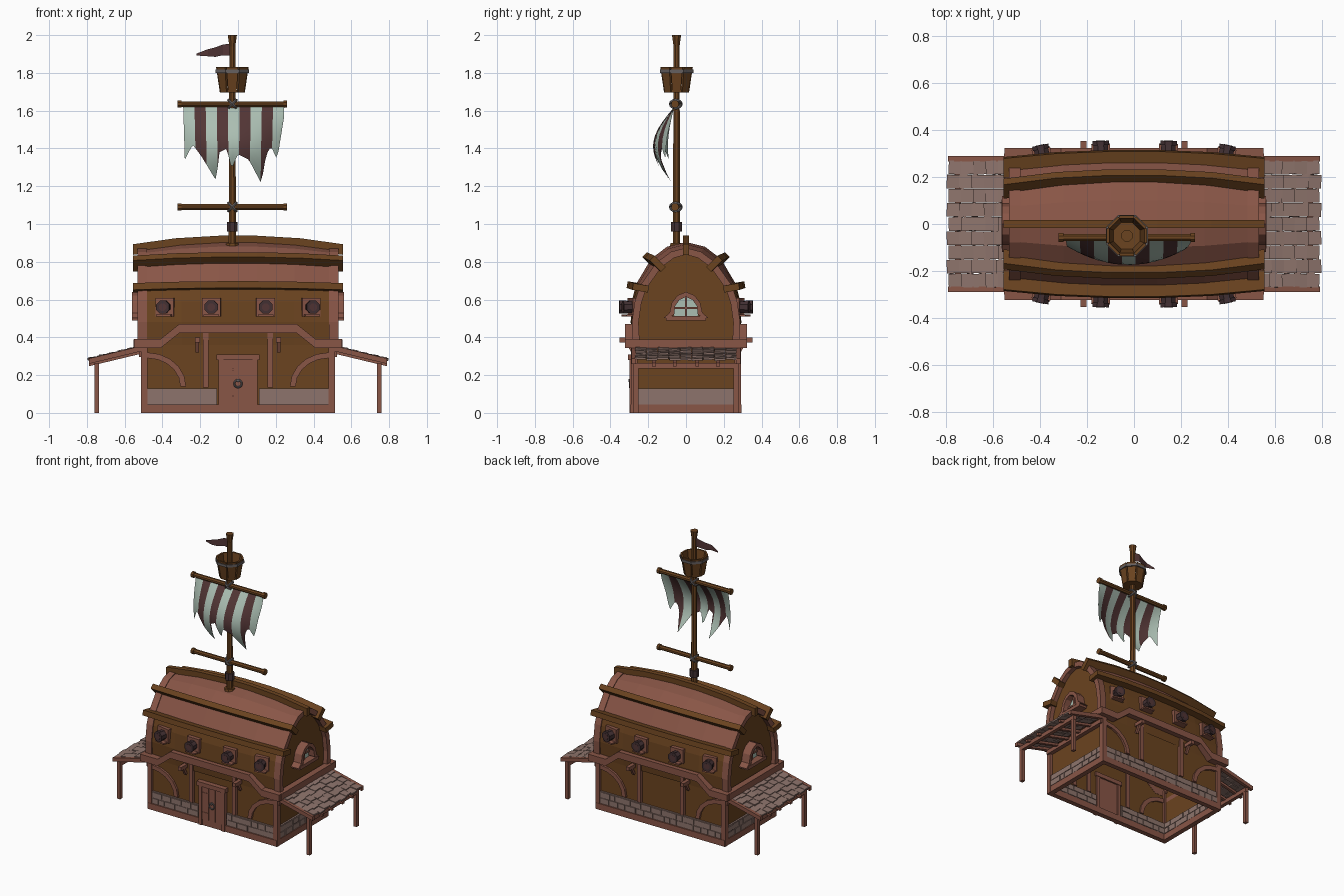
import bpy, bmesh, math, random
from mathutils import Vector as V, Euler

if "Cube" in bpy.data.objects:
    bpy.data.objects.remove(bpy.data.objects["Cube"])
random.seed(4)

def mat(name, c):
    m = bpy.data.materials.new(name)
    m.diffuse_color = (*c, 1)
    m.use_nodes = True
    m.node_tree.nodes["Principled BSDF"].inputs["Base Color"].default_value = m.diffuse_color
    return m
RED = mat("red_timber", (0.25, 0.092, 0.062))
WOOD = mat("brown_wood", (0.145, 0.056, 0.014))
STONE = mat("stone", (0.27, 0.175, 0.15))
CLOTH = mat("pale_cloth", (0.41, 0.52, 0.45))
MAROON = mat("maroon_cloth", (0.085, 0.036, 0.036))
IRON = mat("dark_iron", (0.055, 0.03, 0.033))
ROPE = mat("grey_metal", (0.13, 0.115, 0.115))

def mk(name, verts, faces, *mats, fix=True):
    me = bpy.data.meshes.new(name)
    me.from_pydata([tuple(v) for v in verts], [], faces)
    if fix:
        bm = bmesh.new(); bm.from_mesh(me)
        bmesh.ops.recalc_face_normals(bm, faces=bm.faces)
        bm.to_mesh(me); bm.free()
    for m in mats:
        me.materials.append(m)
    o = bpy.data.objects.new(name, me)
    bpy.context.collection.objects.link(o)
    return o

def sweep(name, pts, a, b, m, closed=False):
    """Rectangular beam along pts; a and b are half-extent vectors (single or one per point)."""
    n = len(pts)
    A = a if isinstance(a, list) else [a] * n
    B = b if isinstance(b, list) else [b] * n
    vs = []
    for p, u, w in zip(pts, A, B):
        p, u, w = V(p), V(u), V(w)
        vs += [p - u - w, p + u - w, p + u + w, p - u + w]
    fs = []
    for i in range(n if closed else n - 1):
        j = (i + 1) % n
        fs += [(4*i+k, 4*i+(k+1) % 4, 4*j+(k+1) % 4, 4*j+k) for k in range(4)]
    if not closed:
        fs += [(0, 1, 2, 3), tuple(4*(n-1)+k for k in range(4))]
    return mk(name, vs, fs, m)

def box(name, c, s, m, rot=(0, 0, 0)):
    e = Euler(rot).to_matrix()
    return sweep(name, [V(c) - e @ V((0, 0, s[2]/2)), V(c) + e @ V((0, 0, s[2]/2))],
                 e @ V((s[0]/2, 0, 0)), e @ V((0, s[1]/2, 0)), m)

def rod(name, p0, p1, r0, r1, m, n=8):
    p0, p1 = V(p0), V(p1)
    q = (p1 - p0).to_track_quat('Z', 'Y')
    vs = [p + q @ V((r*math.cos(t), r*math.sin(t), 0)) for p, r in ((p0, r0), (p1, r1))
          for t in [math.tau*(k+.5)/n for k in range(n)]]
    fs = [(k, (k+1) % n, n+(k+1) % n, n+k) for k in range(n)] + [tuple(range(n)), tuple(range(n, 2*n))]
    return mk(name, vs, fs, m)

def ring(name, c, R, r, m, rot=(0, 0, 0)):
    bpy.ops.mesh.primitive_torus_add(location=c, rotation=rot, major_radius=R, minor_radius=r,
                                     major_segments=12, minor_segments=6)
    o = bpy.context.object; o.name = name; o.data.materials.append(m)

# Upturned hull: loft of half profiles, bulging at the middle
END = [(.272, .36), (.278, .48), (.262, .59), (.235, .67), (.15, .79), (.075, .845), (0, .865)]
BULGE = [(.008, 0), (.015, 0), (.025, 0), (.03, .01), (.035, .025), (.025, .035), (0, .04)]
def profile(b):
    h = [(y + b*dy, z + b*dz) for (y, z), (dy, dz) in zip(END, BULGE)]
    return [(-y, z) for y, z in h] + h[-2::-1]
XS, BS = [-.51, -.3, -.1, .1, .3, .51], [0, .7, 1, 1, .7, 0]
verts = [(x, y, z) for x, b in zip(XS, BS) for y, z in profile(b)]
N = 13
faces = [(i*N+k, i*N+k+1, (i+1)*N+k+1, (i+1)*N+k) for i in range(5) for k in range(N-1)]
hull = mk("hull_roof", verts, faces, WOOD, RED)
for p in hull.data.polygons:
    p.material_index = int(p.center.z > .69)

# Ribs and keel along the hull
RX = [-.555, -.33, -.1, .1, .33, .555]
sweep("keel", [(x, 0, .865 + .045*b) for x, b in zip(RX, BS)], (0, .017, 0), (0, 0, .028), WOOD)
for s in (-1, 1):
    for nm, y0, z0, dy, dz, ang in (("upper_rib", .15, .79, .04, .018, 45), ("lower_rib", .24, .662, .03, .01, 10)):
        c, d = math.cos(math.radians(ang)), math.sin(math.radians(ang))
        sweep(nm, [(x, s*(y0+dy*b), z0+dz*b) for x, b in zip(RX, BS)],
              (0, s*c*.042, d*.042), (0, -s*d*.018, c*.018), WOOD)

# Gable ends: wall, arch frame, window, cross band
P = profile(0)
for s in (-1, 1):
    mk("gable_wall", [(s*.5, y, z) for y, z in P], [tuple(range(N))], WOOD)
    nor = []
    for i in range(N):
        a, b = P[max(i-1, 0)], P[min(i+1, N-1)]
        nor.append(V((0, -(b[1]-a[1]), b[0]-a[0])).normalized()*.018)
    sweep("gable_arch", [V((s*.507, y, z)) - n*.5 for (y, z), n in zip(P, nor)], (.024, 0, 0), nor, RED)
    box("gable_band", (s*.53, 0, .367), (.045, .6, .045), RED)
    arch = [(.105, .503), (.075, .525), (.066, .575), (.04, .61), (0, .628)]
    arch = [(-y, z) for y, z in arch] + arch[-2::-1]
    sweep("window_arch", [(s*.53, y, z) for y, z in arch], (.03, 0, 0),
          [V((0, y, z-.50)).normalized()*.013 for y, z in arch], RED)
    box("window_sill", (s*.53, 0, .5), (.064, .21, .024), RED)
    mk("window_pane", [(s*.513, y*.95, z) for y, z in arch[1:-1]] + [(s*.513, .06, .51), (s*.513, -.06, .51)],
       [tuple(range(9))], CLOTH)
    box("window_mullion", (s*.517, 0, .565), (.012, .012, .11), RED)
    box("window_crossbar", (s*.517, 0, .555), (.012, .13, .012), RED)

# Lower walls (open below), corner posts, base beams
W, D = .495, .272
mk("lower_walls", [(x, y, z) for z in (.02, .4) for x, y in ((-W, -D), (W, -D), (W, D), (-W, D))],
   [(k, (k+1) % 4, 4+(k+1) % 4, 4+k) for k in range(4)], WOOD)
for s in (-1, 1):
    box("base_beam_long", (0, s*.275, .022), (1.02, .035, .044), RED)
    box("base_beam_short", (s*.495, 0, .022), (.035, .55, .044), RED)
    for t in (-1, 1):
        box("corner_post", (s*.496, t*.273, .19), (.034, .034, .38), RED)

def stones(x0, x1, fn):
    """Stone plate with raised bricks; fn(u, z, w, h, depth) places one block."""
    fn((x0+x1)/2, .087, x1-x0, .086, .024)
    for z in (.066, .108):
        u = x0
        while u < x1 - .02:
            w = min(random.uniform(.04, .09), x1-u)
            fn(u+w/2, z, w-.005, random.uniform(.034, .039), random.uniform(.03, .038))
            u += w
for s in (-1, 1):
    long = lambda u, z, w, h, d: box("stone_block", (u, s*.272, z), (w, d, h), STONE)
    if s < 0:
        stones(-.48, -.11, long); stones(.11, .48, long)
    else:
        stones(-.48, .48, long)
    stones(-.255, .255, lambda u, z, w, h, d: box("stone_block", (s*W, u, z), (d, w, h), STONE))

# Long sides: bent trim, posts, curved braces, brackets, cannons
for s in (-1, 1):
    tr = [(-.55, .367), (-.41, .367), (-.31, .447), (.31, .447), (.41, .367), (.55, .367)]
    sweep("bent_trim", [(x, s*.296, z) for x, z in tr], (0, .026, 0), (0, 0, .024), RED)
    for t in (-1, 1):
        box("wall_post", (t*.17, s*.275, .285), (.03, .03, .3), RED)
        q = [math.radians(a) for a in (0, 18, 36, 54, 72, 90)]
        sweep("curved_brace", [(t*(.48-.19*math.cos(a)), s*.275, .14+.165*math.sin(a)) for a in q], (0, .012, 0),
              [V((-t*math.cos(a), 0, math.sin(a)))*.015 for a in q], RED)
        box("bracket_beam", (t*.215, s*.315, .385), (.026, .075, .026), RED)
        box("bracket_strut", (t*.215, s*.3, .355), (.018, .016, .07), RED, (-s*.5, 0, 0))
    for x, yaw, y in ((-.385, -.2, .268), (-.14, -.03, .285), (.145, .03, .285), (.385, .2, .268)):
        d = V((math.sin(yaw), s*math.cos(yaw), 0))
        c = V((x, s*y, .56))
        box("gun_port", c, (.098, .045, .098), RED, (0, 0, -s*yaw))
        box("gun_port_sill", c + d*.035 - V((0, 0, .045)), (.08, .04, .01), RED, (0, 0, -s*yaw))
        rod("cannon_barrel", c, c + d*.06, .036, .032, IRON)
        rod("cannon_muzzle", c + d*.05, c + d*.068, .038, .038, IRON)
        rod("cannon_bore", c + d*.06, c + d*.0695, .021, .021, MAROON)

# Front door
box("door_panel", (0, -.278, .165), (.16, .02, .25), RED)
for x in (-.053, 0, .053):
    box("door_plank", (x, -.284, .165), (.049, .02, .245), RED)
for s in (-1, 1):
    box("door_jamb", (s*.09, -.28, .15), (.026, .04, .3), RED)
    box("door_hinge", (-.05, -.2945, .16 + s*.07), (.05, .004, .012), RED)
box("door_lintel", (0, -.282, .294), (.225, .05, .03), RED)
ring("door_ring", (0, -.297, .155), .02, .005, ROPE, (math.pi/2, 0, 0))
rod("door_knob", (0, -.29, .172), (0, -.304, .172), .01, .008, ROPE)

# Side awnings
slope = math.atan2(.062, .26)
for s in (-1, 1):
    zt = lambda x: .338 - (x-.53)*.24
    for y in (-.277, -.17, -.06, .06, .17, .277):
        big = abs(y) > .25
        h = .014 if big else .009
        sweep("awning_rafter", [(s*x, y, zt(x) - (.002 if big else .02)) for x in (.5, .79)],
              (0, .012 if big else .01, 0), (0, 0, h), RED)
    box("awning_beam", (s*.748, 0, .25), (.026, .56, .03), RED)
    box("wall_rail", (s*.51, 0, .31), (.03, .56, .03), RED)
    for y in (-.265, .265):
        box("awning_post", (s*.748, y, .125), (.024, .026, .25), RED)
    for i in range(5):
        for j in range(9):
            x = .55 + i*.0525 + (.004 if j % 2 else -.004)
            box("awning_tile", (s*x, -.24 + j*.06, zt(x) + .004 + random.uniform(0, .005)),
                (.062, .058, .011), STONE, (random.uniform(-.06, .06), s*(slope-.1), random.uniform(-.05, .05)))

# Mast, yards, lashings
MX, MY = -.03, -.05
rod("mast", (MX, MY, .86), (MX, MY, 1.96), .021, .017, WOOD)
rod("mast_cap", (MX, MY, 1.94), (MX, MY, 2), .017, .026, WOOD)
rod("mast_foot", (MX, MY, .865), (MX, MY, .9), .042, .034, WOOD)
rod("mast_collar", (MX, MY, .96), (MX, MY, 1.01), .031, .031, IRON)
for z in (1.09, 1.635):
    rod("yard", (-.31, MY-.008, z), (.25, MY-.008, z), .016, .016, WOOD)
    for x in (-.31, .25):
        rod("yard_end", (x-.01, MY-.008, z), (x+.01, MY-.008, z), .021, .021, WOOD)
    for a in (-.8, .8):
        ring("lashing", (MX, MY-.004, z), .029, .008, ROPE, (0, a, 0))

# Crow's nest
rod("nest_floor", (MX, MY, 1.695), (MX, MY, 1.71), .066, .068, WOOD)
C = V((MX, MY, 0))
oct_ = [V((math.cos(math.tau*(k+.5)/8), math.sin(math.tau*(k+.5)/8), 0)) for k in range(8)]
for k in range(8):
    d = V((math.cos(math.tau*k/8), math.sin(math.tau*k/8), 0))
    t = V((-d.y, d.x, 0))
    sweep("nest_plank", [C + d*.06 + V((0, 0, 1.695)), C + d*.08 + V((0, 0, 1.83))],
          [t*.022, t*.031], d*.006, WOOD)
sweep("nest_band", [C + d*.091 + V((0, 0, 1.808)) for d in oct_], [d*.005 for d in oct_], (0, 0, .009), ROPE, True)

# Striped ragged sail
HEM = [(-.29, 1.34), (-.245, 1.42), (-.2, 1.36), (-.12, 1.23), (-.1, 1.38), (-.06, 1.4), (-.035, 1.29),
       (0, 1.37), (.06, 1.34), (.13, 1.215), (.155, 1.37), (.18, 1.41), (.215, 1.34), (.25, 1.6)]
def hem(x):
    for (a, p), (b, q) in zip(HEM, HEM[1:]):
        if x <= b:
            return p + (q-p)*(x-a)/(b-a)
    return HEM[-1][1]
cols, rows, verts = 45, 8, []
for i in range(cols+1):
    x = -.29 + .535*i/cols
    u = (x+.0225)/.2675
    for j in range(rows+1):
        z = 1.62 + (hem(x)-1.62)*j/rows
        verts.append((x - .03*u*(1.62-z), -.062 - .112*math.sin(math.pi*(1.62-z)/.42)*(1-.7*u*u), z))
R = rows+1
sail = mk("sail", verts, [(i*R+j, i*R+j+1, (i+1)*R+j+1, (i+1)*R+j) for i in range(cols) for j in range(rows)],
          CLOTH, MAROON)
for p in sail.data.polygons:
    p.material_index = (p.index // rows // 5) % 2
    p.use_smooth = True

# Pennant
fl = [(-.035, 1.955, 1.89), (-.08, 1.95, 1.893), (-.12, 1.935, 1.885), (-.16, 1.925, 1.888), (-.22, 1.902, 1.892)]
mk("pennant", [(x, MY + .012*math.sin(i*1.6), z) for i, f in enumerate(fl) for x, z in ((f[0], f[1]), (f[0], f[2]))],
   [(2*i, 2*i+1, 2*i+3, 2*i+2) for i in range(4)], MAROON)
